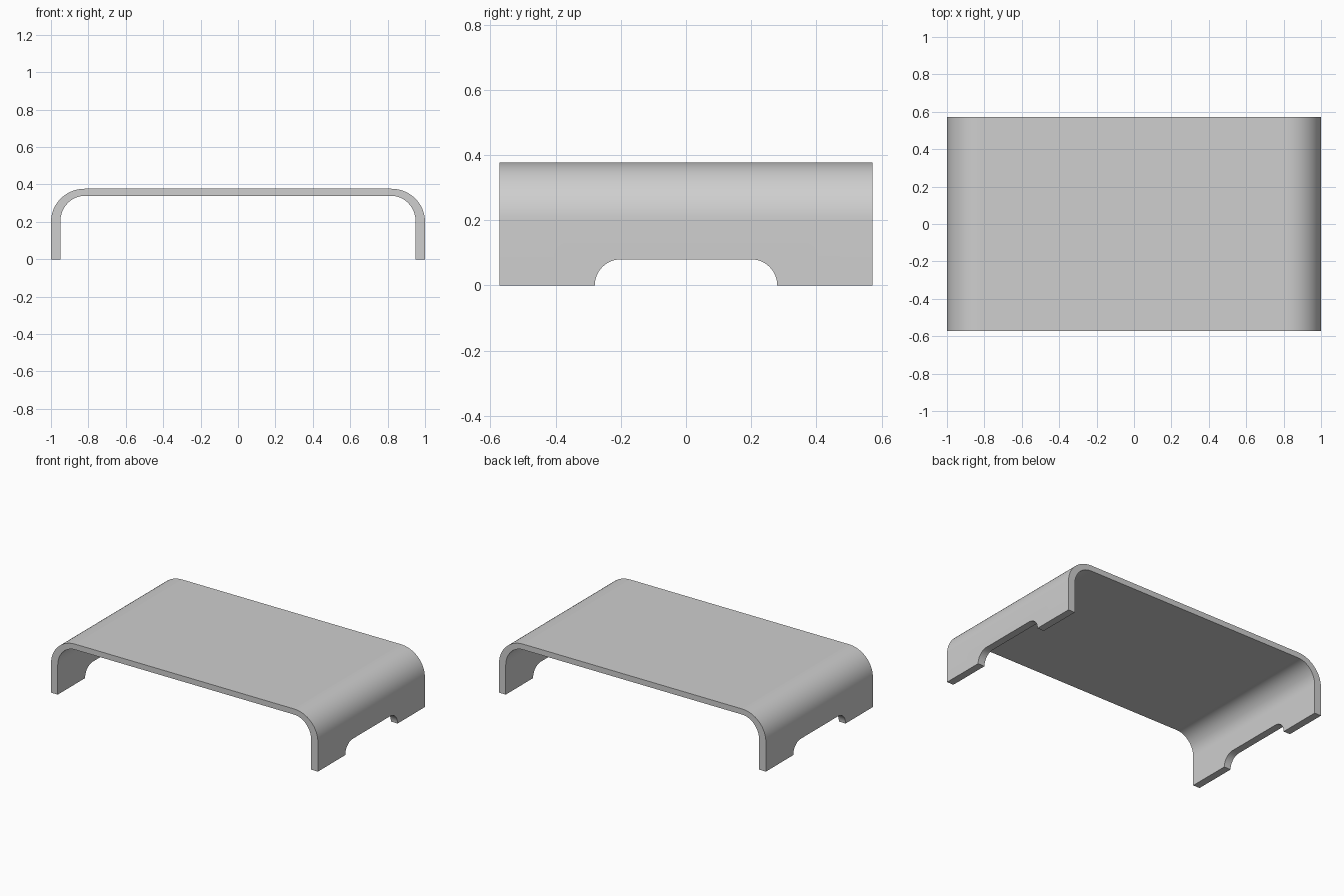
import bpy, bmesh
from math import sin, cos, pi, radians
from mathutils import Vector

old = bpy.data.objects.get("Cube")
if old:
    bpy.data.objects.remove(old, do_unlink=True)

HALF_X, HALF_Y, TOP = 1.0, 0.573, 0.377
SIDE_T, TOP_T = 0.05, 0.038      # wall and top thickness
BEND_X, BEND_Z = 0.82, 0.2       # centre of the corner bend

grey = bpy.data.materials.new("light grey")
grey.use_nodes = True
colour = (0.62, 0.62, 0.62, 1)
grey.diffuse_color = colour
grey.node_tree.nodes["Principled BSDF"].inputs["Base Color"].default_value = colour


def extrude(name, points, offset):
    """Solid made by sweeping a closed outline along an offset."""
    bm = bmesh.new()
    face = bm.faces.new([bm.verts.new(p) for p in points])
    swept = bmesh.ops.extrude_face_region(bm, geom=[face])
    verts = [v for v in swept["geom"] if isinstance(v, bmesh.types.BMVert)]
    bmesh.ops.translate(bm, verts=verts, vec=Vector(offset))
    bmesh.ops.recalc_face_normals(bm, faces=bm.faces)
    mesh = bpy.data.meshes.new(name)
    bm.to_mesh(mesh)
    bm.free()
    mesh.materials.append(grey)
    obj = bpy.data.objects.new(name, mesh)
    bpy.context.collection.objects.link(obj)
    return obj


def activate(obj):
    bpy.ops.object.select_all(action="DESELECT")
    obj.select_set(True)
    bpy.context.view_layer.objects.active = obj


def arc(cx, cz, rx, rz, start, end, steps=16):
    angles = [start + (end - start) * i / steps for i in range(steps + 1)]
    return [(cx + rx * cos(a), cz + rz * sin(a)) for a in angles]


# Flat top panel between the two bends
inner_z = TOP - TOP_T
outline = [(-BEND_X, inner_z), (BEND_X, inner_z), (BEND_X, TOP), (-BEND_X, TOP)]
extrude("top_panel", [(x, -HALF_Y, z) for x, z in outline], (0, 2 * HALF_Y, 0))

# Arched opening that splits each side into two feet
arch = [(0.28, -0.1)] + arc(0.2, 0, 0.08, 0.08, 0, pi / 2)
arch += [(-y, z) for y, z in reversed(arch)]
cutter = extrude("arch_cutter", [(-1.2, y, z) for y, z in arch], (2.4, 0, 0))
cutter.hide_render = True

# Bent side panels
outer = arc(BEND_X, BEND_Z, HALF_X - BEND_X, TOP - BEND_Z, 0, pi / 2)
inner = arc(BEND_X, BEND_Z, HALF_X - SIDE_T - BEND_X, inner_z - BEND_Z, pi / 2, 0)
section = [(HALF_X, 0)] + outer + inner + [(HALF_X - SIDE_T, 0)]
for name, side in (("left_side", 1), ("right_side", -1)):
    panel = extrude(name, [(side * x, -HALF_Y, z) for x, z in section], (0, 2 * HALF_Y, 0))
    cut = panel.modifiers.new("arch", "BOOLEAN")
    cut.operation, cut.solver, cut.object = "DIFFERENCE", "EXACT", cutter
    activate(panel)
    bpy.ops.object.modifier_apply(modifier=cut.name)
    bpy.ops.object.shade_smooth_by_angle(angle=radians(30))

bpy.data.objects.remove(cutter, do_unlink=True)
